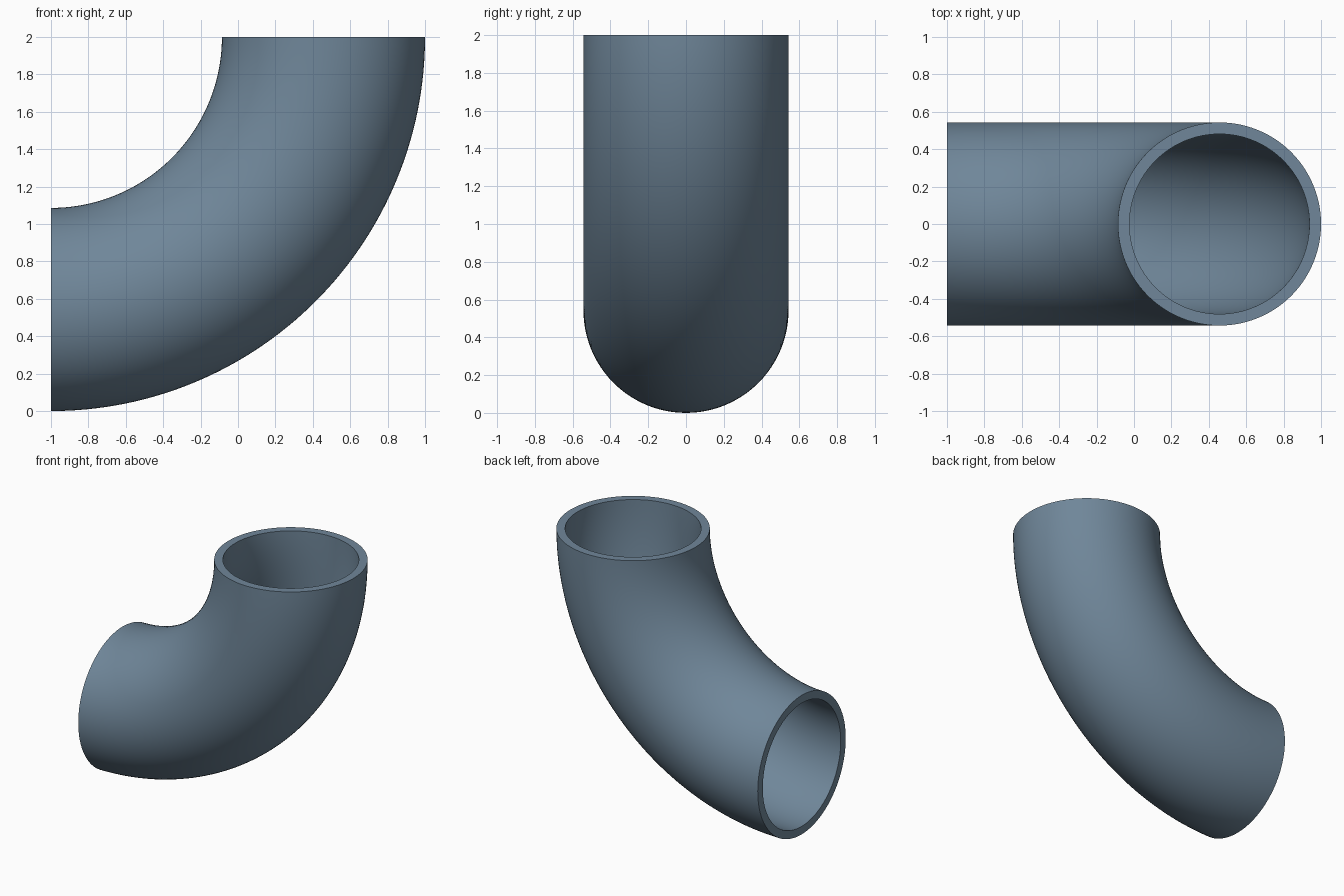
import bpy, bmesh
from math import cos, sin, pi, radians

if "Cube" in bpy.data.objects:
    bpy.data.objects.remove(bpy.data.objects["Cube"])

BEND, OUTER, INNER = 1.457, 0.543, 0.481   # bend radius, tube radii
SIDES, STEPS = 96, 64

bm = bmesh.new()


def ring(radius, turn):
    # circle of the tube section, turned about the bend pivot at (-1, 0, 2)
    verts = []
    for i in range(SIDES):
        a = 2 * pi * i / SIDES
        d = BEND + radius * cos(a)
        verts.append(bm.verts.new((-1 + d * sin(turn), radius * sin(a),
                                   2 - d * cos(turn))))
    return verts


def bridge(a, b):
    for i in range(SIDES):
        j = (i + 1) % SIDES
        bm.faces.new((a[i], a[j], b[j], b[i]))


# outer and inner walls swept through a quarter turn
turns = [pi / 2 * s / STEPS for s in range(STEPS + 1)]
outer = [ring(OUTER, t) for t in turns]
inner = [ring(INNER, t) for t in turns]
for wall in (outer, inner):
    for a, b in zip(wall, wall[1:]):
        bridge(a, b)

# flat rims at both open ends
for end in (0, -1):
    bridge(outer[end], inner[end])
bmesh.ops.recalc_face_normals(bm, faces=bm.faces)

mesh = bpy.data.meshes.new("pipe_elbow")
bm.to_mesh(mesh)
bm.free()
pipe = bpy.data.objects.new("pipe_elbow", mesh)
bpy.context.collection.objects.link(pipe)

# blue-grey paint
paint = bpy.data.materials.new("blue_grey")
paint.diffuse_color = (0.16, 0.24, 0.32, 1)
paint.use_nodes = True
paint.node_tree.nodes["Principled BSDF"].inputs["Base Color"].default_value = paint.diffuse_color
mesh.materials.append(paint)

bpy.context.view_layer.objects.active = pipe
pipe.select_set(True)
bpy.ops.object.shade_smooth_by_angle(angle=radians(35))
